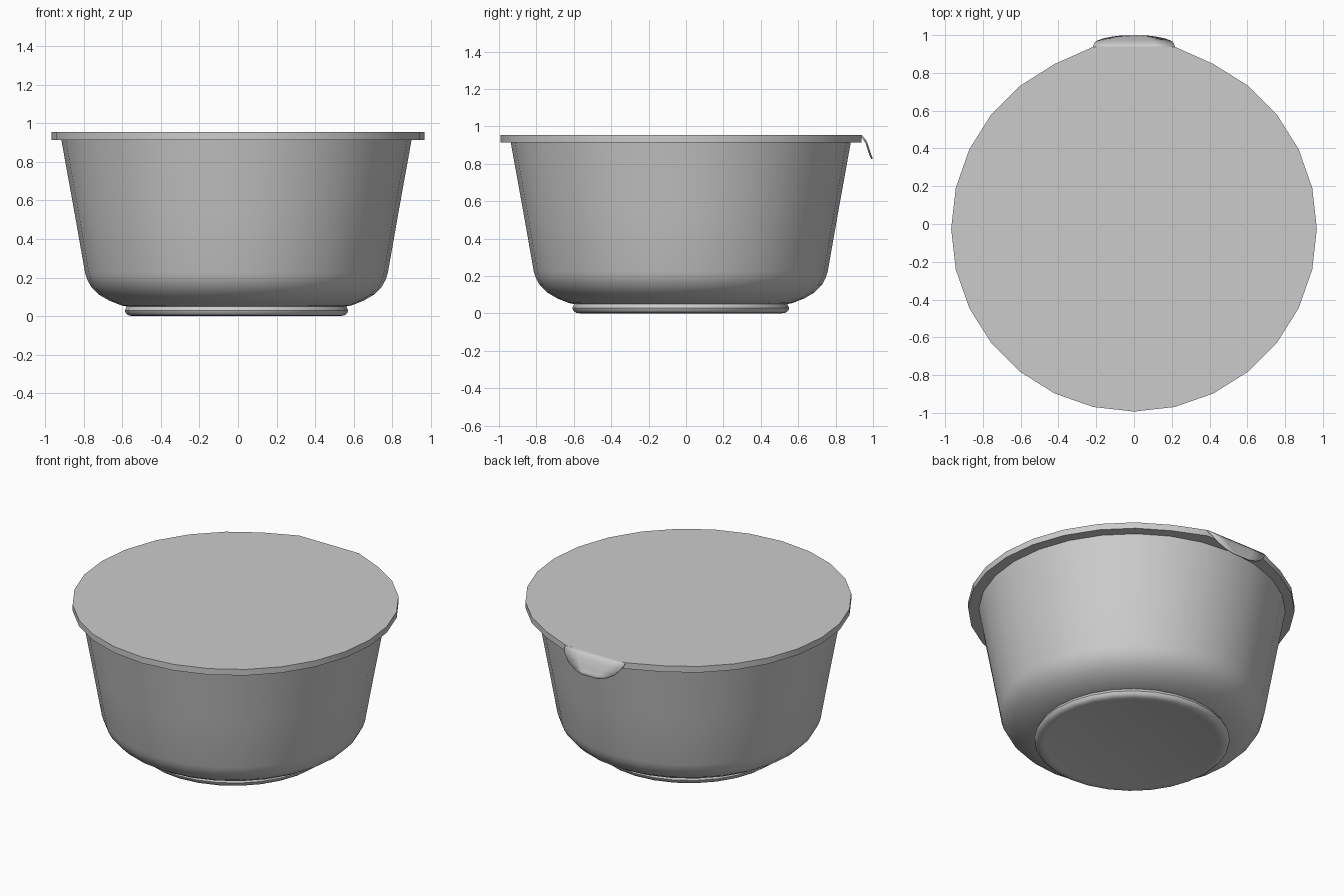
import bpy, bmesh, math

if "Cube" in bpy.data.objects:
    bpy.data.objects.remove(bpy.data.objects["Cube"])

grey = bpy.data.materials.new("light_grey")
grey.diffuse_color = (0.6, 0.6, 0.6, 1)
grey.use_nodes = True
grey.node_tree.nodes["Principled BSDF"].inputs["Base Color"].default_value = grey.diffuse_color


def make(name, verts, faces, angle=35):
    mesh = bpy.data.meshes.new(name)
    mesh.from_pydata(verts, [], faces)
    bm = bmesh.new()
    bm.from_mesh(mesh)
    bmesh.ops.remove_doubles(bm, verts=bm.verts, dist=1e-5)
    bmesh.ops.recalc_face_normals(bm, faces=bm.faces)
    bm.to_mesh(mesh)
    bm.free()
    mesh.materials.append(grey)
    ob = bpy.data.objects.new(name, mesh)
    bpy.context.collection.objects.link(ob)
    bpy.ops.object.select_all(action='DESELECT')
    ob.select_set(True)
    bpy.context.view_layer.objects.active = ob
    bpy.ops.object.shade_smooth_by_angle(angle=math.radians(angle))
    return ob


def lathe(name, profile, cx, cy, sides):
    verts, faces = [], []
    for r, z in profile:
        for i in range(sides):
            a = 2 * math.pi * i / sides + math.pi / 2
            verts.append((cx + r * math.cos(a), cy + r * math.sin(a), z))
    for j in range(len(profile) - 1):
        for i in range(sides):
            k = (i + 1) % sides
            faces.append((j * sides + i, j * sides + k,
                          (j + 1) * sides + k, (j + 1) * sides + i))
    # close both ends of the profile
    faces.append(tuple(range(sides)))
    n = (len(profile) - 1) * sides
    faces.append(tuple(range(n, n + sides)))
    return make(name, verts, faces)


# Bowl: foot ring, rounded belly, sloping wall, then the inside
lathe("bowl", [
    (0.49, 0.008), (0.51, 0.003), (0.535, 0.0), (0.56, 0.003), (0.575, 0.015),
    (0.58, 0.03), (0.57, 0.05), (0.60, 0.056), (0.66, 0.08), (0.715, 0.112),
    (0.755, 0.153), (0.775, 0.19), (0.786, 0.225), (0.845, 0.56),
    (0.911, 0.925), (0.892, 0.925), (0.766, 0.23), (0.70, 0.13), (0.57, 0.07),
], -0.008, -0.028, 28)

# Lid: flat faceted disc with a straight cut at the back for the tab
SIDES, R, CY, BACK = 28, 0.968, -0.025, 0.938
outline = []
for i in range(SIDES):
    a = 2 * math.pi * i / SIDES + math.pi / 2
    x, y = R * math.cos(a), CY + R * math.sin(a)
    if abs(x) < 0.25 and y > 0:
        y = BACK
    outline.append((x, y))
lid_verts = [(x, y, z) for z in (0.915, 0.955) for x, y in outline]
lid_faces = [tuple(range(SIDES)), tuple(range(SIDES, 2 * SIDES))]
lid_faces += [(i, (i + 1) % SIDES, (i + 1) % SIDES + SIDES, i + SIDES)
              for i in range(SIDES)]
make("lid", lid_verts, lid_faces, 25)

# Lift tab: thin flap curling down from the back edge (half width, y, z)
rows = [(0.217, 0.938, 0.955), (0.212, 0.955, 0.937), (0.20, 0.969, 0.915),
        (0.165, 0.982, 0.875), (0.115, 0.992, 0.845), (0.06, 0.999, 0.829)]
COLS = 4
tab_verts = [(w * (2 * c / COLS - 1), y, z) for w, y, z in rows
             for c in range(COLS + 1)]
tab_faces = []
for j in range(len(rows) - 1):
    for c in range(COLS):
        p = j * (COLS + 1) + c
        tab_faces.append((p, p + 1, p + COLS + 2, p + COLS + 1))
tab = make("lift_tab", tab_verts, tab_faces, 40)
# thicken towards the bowl, keeping the outer skin in place
solid = tab.modifiers.new("thickness", 'SOLIDIFY')
solid.thickness = 0.01
solid.offset = -1 if tab.data.polygons[0].normal.z > 0 else 1
